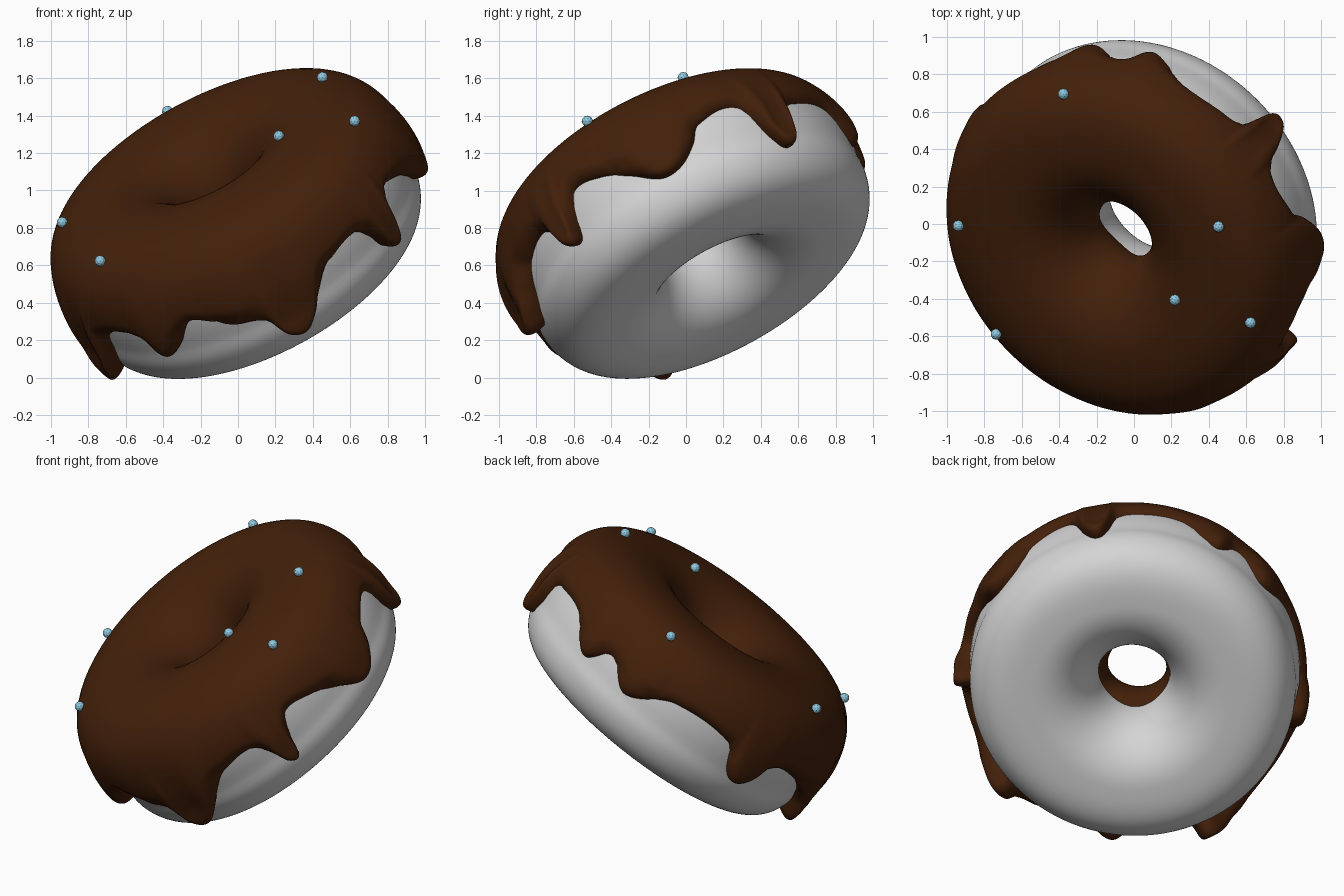
import bpy, bmesh
from math import sin, cos, pi, asin, sqrt, exp, degrees, radians, atan2
from mathutils import Vector

if "Cube" in bpy.data.objects:
    bpy.data.objects.remove(bpy.data.objects["Cube"])

RING = 0.592                      # radius of the ring's centre line
OUTER, INNER = 0.39, 0.38         # half width of the dough, outside and inside
UPPER, LOWER = 0.395, 0.435       # dough height above and below the centre line
COAT = 0.045                      # icing thickness
STEPS = 480

# Tilted frame: the ring's axis leans to the front and to the right
AXIS = Vector((-0.434, -0.434, 0.79)).normalized()
ACROSS = Vector((1, -1, 0)).normalized()
UPHILL = AXIS.cross(ACROSS)
CENTRE = Vector((0.005, 0.01, 0.823))

# Lower edge of the icing: angle round the ring, height on the side
DRIPS = [(1, -.16), (5, -.17), (7, -.06), (11, .07), (22, .03), (30, -.06),
         (38, -.16), (45, -.15), (52, -.06), (56, .03), (71, .06), (77, -.15),
         (80, -.22), (84, -.2), (88, 0), (95, .05), (110, .05), (119, -.06),
         (125, -.1), (133, .02), (145, -.1), (161, .05), (185, .04),
         (191, -.1), (195, -.15), (200, -.12), (206, .01), (213, .04),
         (228, -.03), (240, -.15), (245, -.27), (250, -.26), (256, -.02),
         (270, .03), (277, -.06), (281, -.12), (286, -.07), (293, .05),
         (305, -.05), (315, -.1), (319, -.2), (324, -.23), (329, -.17),
         (333, -.1), (340, -.01), (353, .03), (358, -.06)]
KEYS = ([(a - 360, h) for a, h in DRIPS[-2:]] + DRIPS
        + [(a + 360, h) for a, h in DRIPS[:2]])


def material(name, colour):
    m = bpy.data.materials.new(name)
    m.use_nodes = True
    m.diffuse_color = (*colour, 1)
    m.node_tree.nodes["Principled BSDF"].inputs["Base Color"].default_value = (*colour, 1)
    return m


def place(phi, radius, height):
    flat = ACROSS * cos(phi) + UPHILL * sin(phi)
    return CENTRE + flat * radius + AXIS * height


def exponent(c, s):
    """Squareness of the cross-section in each quarter."""
    if c < 0:
        return 2.1
    return 2.6 if s >= 0 else 3.0


def section(theta, lift=0.0):
    """Radius and height of a rounded-square cross-section."""
    c, s = cos(theta), sin(theta)
    k = 2 / exponent(c, s)
    wide = (OUTER if c > 0 else INNER) + lift
    tall = (UPPER if s > 0 else LOWER) + lift
    x = (1 if c > 0 else -1) * wide * abs(c) ** k
    z = (1 if s > 0 else -1) * tall * abs(s) ** k
    if c > 0:                     # shallow crease round the side
        x -= 0.01 * exp(-((z + 0.12) / 0.06) ** 2)
    return RING + x, z


def swell(phi):
    """Icing thickness, heavier towards the front."""
    return COAT + 0.01 + 0.02 * cos(phi + radians(50))


def edge_height(deg):
    """Smooth curve through the drip points."""
    for (p, e), (a, h), (b, g), (q, f) in zip(KEYS, KEYS[1:], KEYS[2:], KEYS[3:]):
        if a <= deg <= b:
            w = b - a
            t = (deg - a) / w
            m, n = (g - e) / (b - p) * w, (f - h) / (q - a) * w
            rise = t * t * (3 - 2 * t)
            return h + (g - h) * rise + t * (1 - t) * (m * (1 - t) - n * t)


def finish(name, bm, mat):
    me = bpy.data.meshes.new(name)
    bm.to_mesh(me)
    bm.free()
    me.materials.append(mat)
    ob = bpy.data.objects.new(name, me)
    bpy.context.collection.objects.link(ob)


def sweep(name, column, closed, mat):
    """Join one column of points per step round the ring."""
    bm = bmesh.new()
    cols = [[bm.verts.new(p) for p in column(2 * pi * i / STEPS)] for i in range(STEPS)]
    rows = len(cols[0])
    for i in range(STEPS):
        a, b = cols[i - 1], cols[i]
        for j in range(rows if closed else rows - 1):
            k = (j + 1) % rows
            bm.faces.new((a[j], b[j], b[k], a[k])).smooth = True
    bmesh.ops.recalc_face_normals(bm, faces=bm.faces)
    finish(name, bm, mat)


def dough_column(phi):
    return [place(phi, *section(2 * pi * j / 96)) for j in range(96)]


def icing_column(phi):
    h = edge_height(degrees(phi))
    tall = UPPER if h > 0 else LOWER
    start = asin((abs(h) / tall) ** (exponent(1, h) / 2)) * (1 if h > 0 else -1)
    end = pi + 0.04 + 0.05 * sin(3 * phi)
    bulge = 0.035 * min(1, max(0, -h / 0.16))
    points = []
    for j in range(61):
        t = 0.5 - 0.5 * cos(pi * j / 60)
        theta = start + (end - start) * t
        # Rounded lip that dips just under the dough at both edges
        low, inner = max(0, theta - start), max(0, end - theta)
        near = max(0, 1 - low / 0.14, 1 - inner / 0.5)
        thick = swell(phi) + bulge * exp(-(low / 0.4) ** 2)
        lift = -0.012 + (thick + 0.012) * sqrt(1 - near * near)
        points.append(place(phi, *section(theta, lift)))
    return points


sweep("dough_ring", dough_column, True, material("plain dough", (0.66, 0.66, 0.66)))
sweep("icing", icing_column, False, material("chocolate brown", (0.057, 0.0145, 0.003)))

# Sugar balls, settled on the icing
blue = material("light blue", (0.28, 0.58, 0.74))
BALLS = [(.45, -.02, 1.62), (.63, -.55, 1.4), (.21, -.41, 1.3),
         (-.94, -.01, .83), (-.75, -.6, .63), (-.37, .69, 1.41)]
for n, spot in enumerate(BALLS):
    v = Vector(spot) - CENTRE
    u, w, z = v.dot(ACROSS), v.dot(UPHILL), v.dot(AXIS)
    phi = atan2(w, u)
    x = sqrt(u * u + w * w) - RING
    k = exponent(x, z)
    wide = (OUTER if x > 0 else INNER) + swell(phi)
    tall = UPPER + swell(phi)
    scale = 1.03 / ((abs(x) / wide) ** k + (z / tall) ** k) ** (1 / k)
    bm = bmesh.new()
    bmesh.ops.create_icosphere(bm, subdivisions=2, radius=0.03)
    bmesh.ops.translate(bm, verts=bm.verts,
                        vec=place(phi, RING + x * scale, z * scale))
    finish(f"sugar_ball_{n + 1}", bm, blue)
